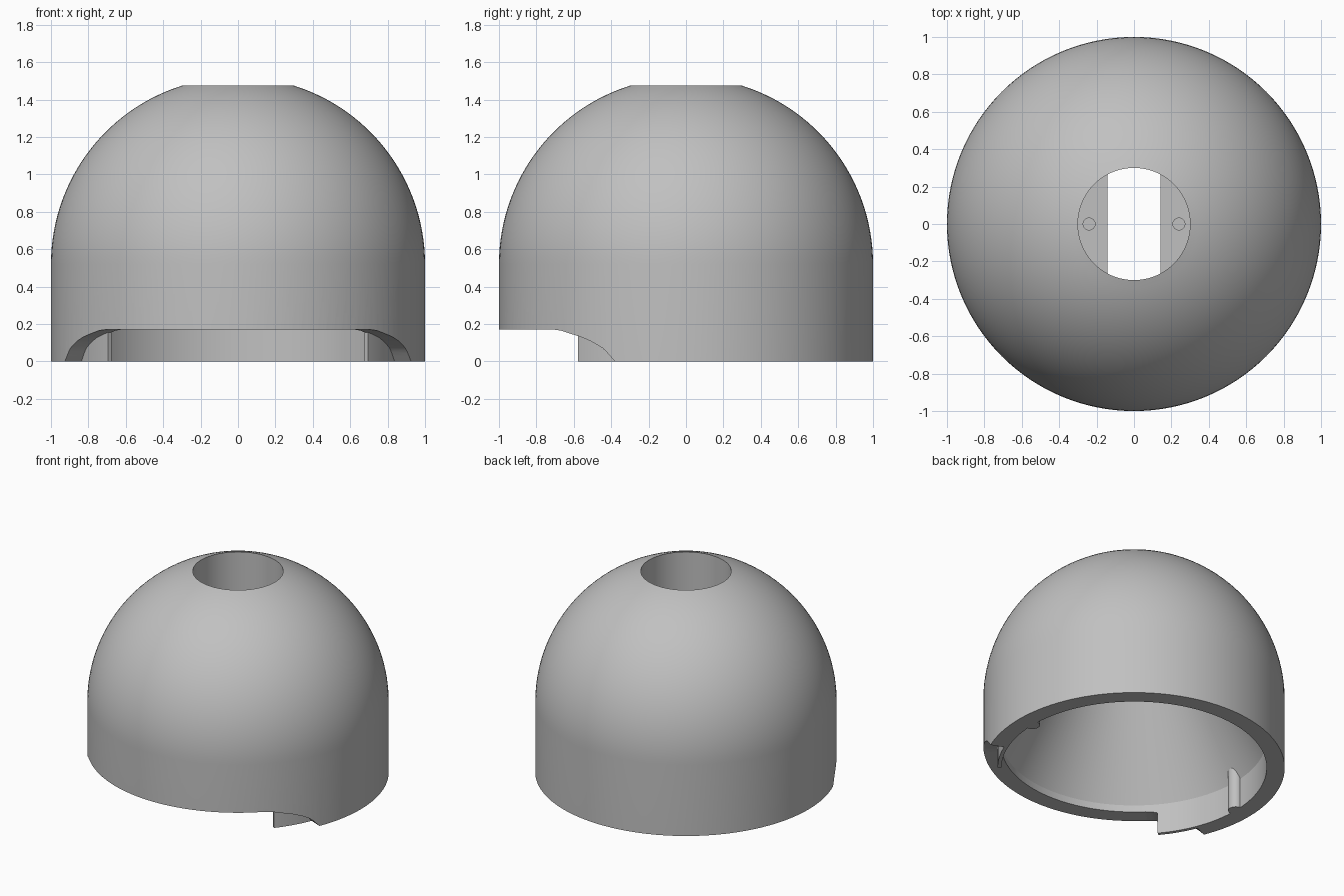
import bpy, bmesh
from math import sin, cos, radians, pi, acos, sqrt

cube = bpy.data.objects.get("Cube")
if cube:
    bpy.data.objects.remove(cube, do_unlink=True)

grey = bpy.data.materials.new("grey plastic")
grey.use_nodes = True
grey.diffuse_color = (0.53, 0.53, 0.53, 1)
grey.node_tree.nodes["Principled BSDF"].inputs["Base Color"].default_value = grey.diffuse_color


def add_object(name, bm):
    bmesh.ops.recalc_face_normals(bm, faces=bm.faces)
    mesh = bpy.data.meshes.new(name)
    bm.to_mesh(mesh)
    bm.free()
    mesh.materials.append(grey)
    ob = bpy.data.objects.new(name, mesh)
    bpy.context.collection.objects.link(ob)
    return ob


def lathe(name, profile, steps):
    """Revolve a closed (radius, height) loop around z."""
    bm = bmesh.new()
    rings = [[bm.verts.new((r * cos(2 * pi * i / steps), r * sin(2 * pi * i / steps), z))
              for r, z in profile] for i in range(steps)]
    n = len(profile)
    for i in range(steps):
        a, b = rings[i], rings[(i + 1) % steps]
        for j in range(n):
            k = (j + 1) % n
            bm.faces.new((a[j], b[j], b[k], a[k]))
    return add_object(name, bm)


def cylinder(name, x, radius, z0, z1, steps):
    bm = bmesh.new()
    bmesh.ops.create_cone(bm, cap_ends=True, segments=steps, radius1=radius,
                          radius2=radius, depth=z1 - z0)
    bmesh.ops.translate(bm, verts=bm.verts, vec=(x, 0, (z0 + z1) / 2))
    return add_object(name, bm)


# Outline of the front opening: angle from the front, height
OUTLINE = [(45, 0.17), (48, 0.165), (56, 0.13), (60, 0.104), (64, 0.067), (67.7, 0)]


def opening_height(angle):
    angle = abs(angle)
    if angle <= OUTLINE[0][0]:
        return OUTLINE[0][1]
    for (a0, h0), (a1, h1) in zip(OUTLINE, OUTLINE[1:]):
        if angle <= a1:
            return h0 + (h1 - h0) * (angle - a0) / (a1 - a0)
    return 0


def opening_cutter(name, r0, r1, limit, steps=96):
    """Curved block around the front, its top following the outline."""
    bm = bmesh.new()
    columns = []
    for i in range(steps + 1):
        angle = -limit + 2 * limit * i / steps
        s, c = sin(radians(angle)), -cos(radians(angle))
        top = opening_height(angle)
        columns.append([bm.verts.new((r * s, r * c, z))
                        for r, z in ((r0, -0.1), (r1, -0.1), (r1, top), (r0, top))])
    for a, b in zip(columns, columns[1:]):
        for j in range(4):
            k = (j + 1) % 4
            bm.faces.new((a[j], b[j], b[k], a[k]))
    bm.faces.new(columns[0])
    bm.faces.new(columns[-1])
    return add_object(name, bm)


def cut(ob, cutters):
    for c in cutters:
        mod = ob.modifiers.new("cut", "BOOLEAN")
        mod.operation = "DIFFERENCE"
        mod.solver = "EXACT"
        mod.object = c
        bpy.context.view_layer.objects.active = ob
        bpy.ops.object.modifier_apply(modifier=mod.name)
        bpy.data.objects.remove(c, do_unlink=True)


# Domed shell with a top bore and a tapered hollow
CENTRE, BORE = 0.52, 0.3
end = acos(BORE)
dome = [(cos(end * i / 28), CENTRE + sin(end * i / 28)) for i in range(29)]
profile = [(1, 0)] + dome + [(BORE, 0.98), (0.45, 0.98), (0.88, 0.22), (0.88, 0)]
shell = lathe("domed_shell", profile, 128)

# Front opening, deeper in the outer wall than in the thin inner lip
cut(shell, [opening_cutter("outer_opening_cutter", 0.905, 1.1, 67.7),
            opening_cutter("inner_opening_cutter", 0.8, 0.95, 50.3)])

# Mounting plate at the bottom of the bore, with a slot and two blind holes
plate = cylinder("mounting_plate", 0, 0.302, 0.98, 1.08, 128)
bm = bmesh.new()
bmesh.ops.create_cube(bm, size=1)
bmesh.ops.scale(bm, verts=bm.verts, vec=(0.283, 1, 1))
bmesh.ops.translate(bm, verts=bm.verts, vec=(0, 0, 1))
cut(plate, [add_object("slot_cutter", bm)] +
    [cylinder("hole_cutter", x, 0.032, 1.02, 1.2, 24) for x in (-0.24, 0.24)])

# Rounded ribs on the inner side walls
ribs = [cylinder(side + "_rib", x, 0.05, 0, 0.3, 32)
        for side, x in (("left", 0.88), ("right", -0.88))]

# Smooth shading with sharp rims
bpy.ops.object.select_all(action="DESELECT")
for ob in [shell, plate] + ribs:
    ob.select_set(True)
    bpy.context.view_layer.objects.active = ob
bpy.ops.object.shade_smooth_by_angle(angle=radians(20))
